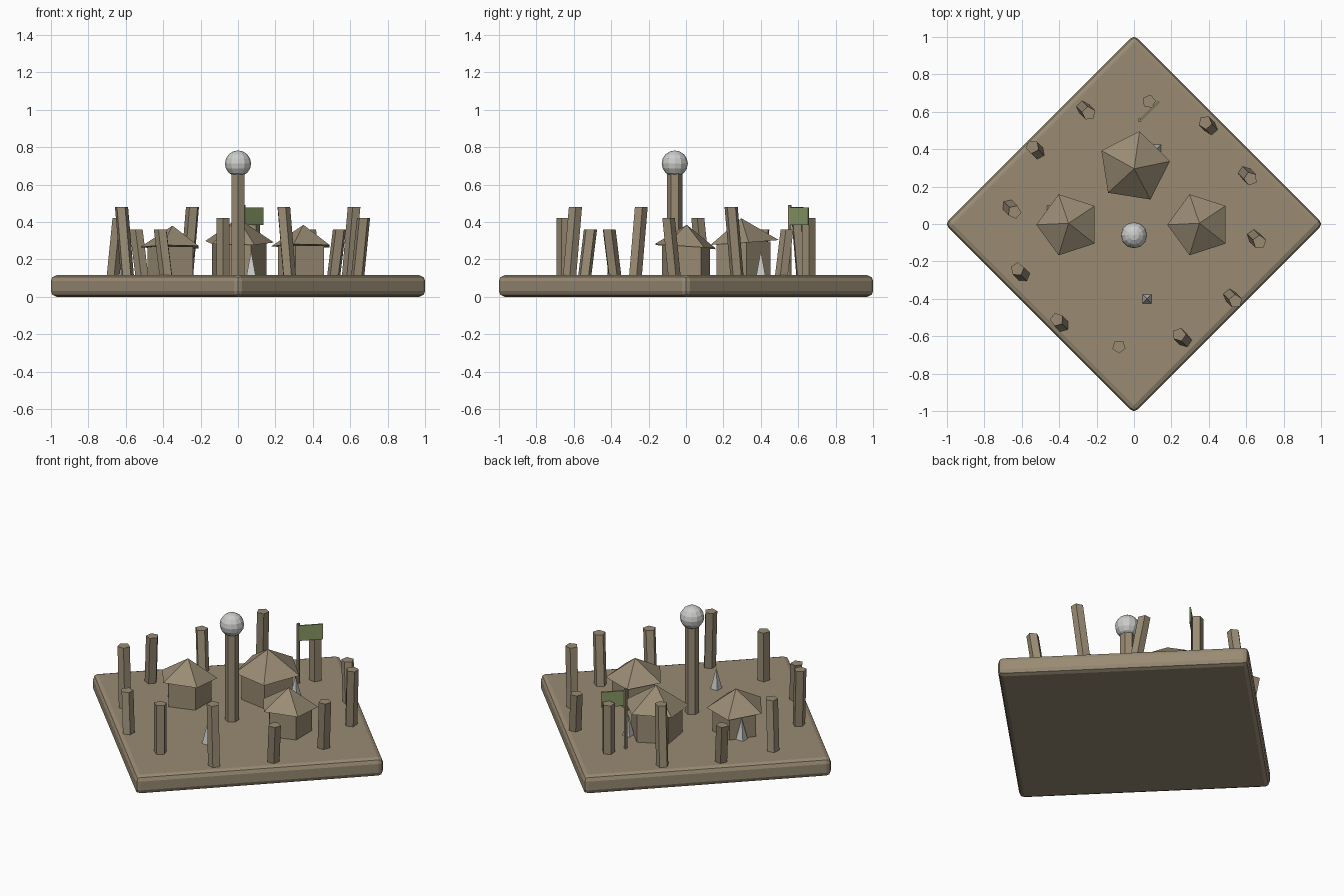
import bpy
import math
from mathutils import Vector

if "Cube" in bpy.data.objects:
    bpy.data.objects.remove(bpy.data.objects["Cube"])


def material(name, rgb):
    m = bpy.data.materials.new(name)
    m.diffuse_color = (*rgb, 1)
    m.use_nodes = True
    m.node_tree.nodes["Principled BSDF"].inputs["Base Color"].default_value = m.diffuse_color
    return m


BROWN = material("weathered brown", (0.32, 0.26, 0.175))
GREY = material("pale grey", (0.60, 0.61, 0.59))
GREEN = material("moss green", (0.26, 0.32, 0.14))
GROUND = 0.115


def finish(name, mat):
    o = bpy.context.object
    o.name = name
    o.data.materials.append(mat)
    return o


def cone(name, mat, sides, r1, r2, loc, z0, z1, angle=0.0):
    """Upright prism or cone whose first corner points along angle (degrees)."""
    bpy.ops.mesh.primitive_cone_add(vertices=sides, radius1=r1, radius2=r2, depth=z1 - z0,
                                    location=(loc[0], loc[1], (z0 + z1) / 2))
    o = finish(name, mat)
    # turn the first corner from the +y default to the wanted direction
    o.rotation_euler.z = math.radians(angle - 90)
    return o


def box(name, mat, size, loc, yaw):
    bpy.ops.mesh.primitive_cube_add(size=1, location=loc, rotation=(0, 0, math.radians(yaw)))
    o = finish(name, mat)
    o.scale = size
    bpy.ops.object.transform_apply(location=False, rotation=False, scale=True)
    return o


# Rounded diamond ground slab
slab = box("ground_slab", BROWN, (1.432, 1.432, GROUND), (0, 0, GROUND / 2), 45)
bev = slab.modifiers.new("soft edges", 'BEVEL')
bev.width = 0.03
bev.segments = 2

# Ring of leaning five-sided posts
leans = [1, 1, -1, 0, 1, -1, 1, -1, -1, 0, -1, 1]
for i, s in enumerate(leans):
    a = math.radians(-7 + 30 * i)
    top = (0.42, 0.48, 0.36)[i % 3]
    p = cone("ring_post_%d" % (i + 1), BROWN, 5, 0.037, 0.037,
             (0.66 * math.cos(a), 0.66 * math.sin(a)), 0.10, top, 90 + i * 20)
    # lean by shearing the upper end, keeping the middle in place
    shift = Vector((s * 0.016, -s * 0.016, 0))
    shift.rotate(p.rotation_euler.to_matrix().inverted())
    for v in p.data.vertices:
        v.co += shift * (1 if v.co.z > 0 else -1)

# Three five-sided huts with slightly tilted roofs
huts = [("left_hut", (-0.35, 0), 0.135, 0.172, 0.265, 0.38, 180),
        ("right_hut", (0.35, 0), 0.135, 0.172, 0.27, 0.385, 180),
        ("back_hut", (0, 0.30), 0.155, 0.195, 0.29, 0.42, 9)]
for name, loc, r_wall, r_roof, eave, peak, ang in huts:
    cone(name + "_walls", BROWN, 5, r_wall, r_wall, loc, 0.10, eave + 0.005, ang)
    roof = cone(name + "_roof", BROWN, 5, r_roof, 0, loc, eave, peak, ang)
    roof.rotation_euler.y = 0.07

# Central pillar with a stone ball
cone("centre_pillar", BROWN, 6, 0.041, 0.041, (0, -0.06), 0.10, 0.68, 90)
bpy.ops.mesh.primitive_uv_sphere_add(segments=12, ring_count=8, radius=0.07,
                                     location=(0, -0.06, 0.712))
finish("pillar_ball", GREY)

# Small four-sided spikes
for i, loc in enumerate([(0.07, -0.40), (0.12, 0.40), (-0.44, 0.075)]):
    cone("spike_%d" % (i + 1), GREY, 4, 0.035, 0, loc, 0.11, 0.245, 45)

# Flag and its pole
cone("flag_pole", BROWN, 6, 0.010, 0.010, (0.03, 0.555), 0.10, 0.49)
box("flag", GREEN, (0.14, 0.009, 0.095), (0.083, 0.605, 0.43), 45)
